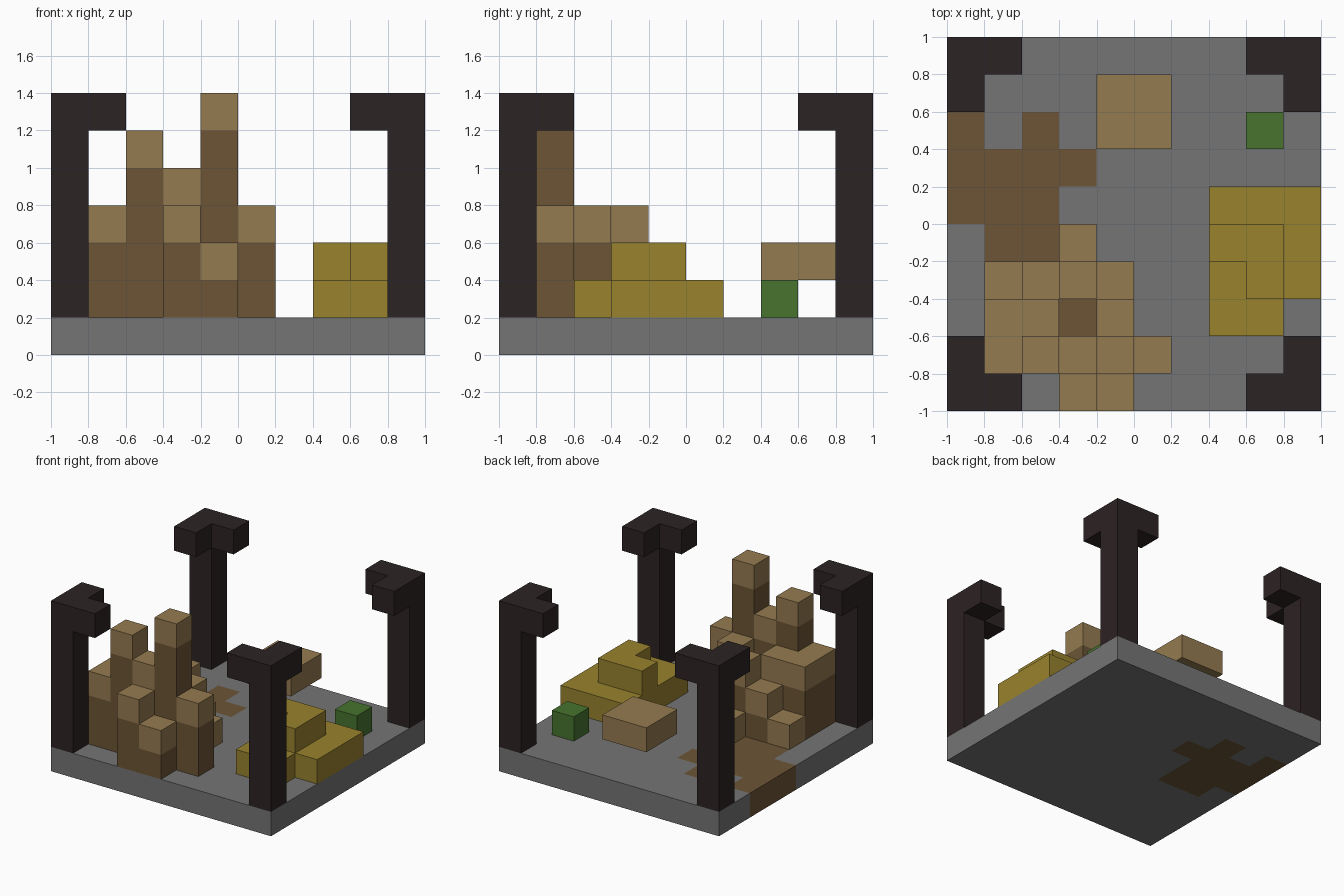
import bpy, bmesh, math
from mathutils import Vector
from itertools import product

if "Cube" in bpy.data.objects:
    bpy.data.objects.remove(bpy.data.objects["Cube"], do_unlink=True)

CELL = 0.2


def srgb(*rgb):
    return [((c / 255 + 0.055) / 1.055) ** 2.4 for c in rgb] + [1.0]


def material(name, colour):
    mat = bpy.data.materials.new(name)
    mat.use_nodes = True
    mat.diffuse_color = colour
    mat.node_tree.nodes["Principled BSDF"].inputs["Base Color"].default_value = colour
    return mat


MATS = {
    "stone": material("stone grey", srgb(117, 117, 117)),
    "post": material("dark wood", srgb(44, 35, 35)),
    "earth": material("brown earth", srgb(108, 85, 54)),
    "sand": material("light tan", srgb(149, 123, 81)),
    "gold": material("dull yellow", srgb(152, 130, 45)),
    "green": material("leaf green", srgb(71, 116, 47)),
}

parts = {}     # part name -> {cell: colour}
filled = set()  # every occupied cell


def fill(part, colour, xs, ys, zs):
    for cell in product(xs, ys, zs):
        parts.setdefault(part, {})[cell] = colour
        filled.add(cell)


def span(a, b):
    return range(a, b + 1)


# Floor slab with an earth patch running through it
fill("floor_slab", "stone", span(0, 9), span(0, 9), [0])
for row, xs in {4: (1, 2), 5: (0, 1, 2), 6: (0, 1, 2, 3), 7: (0, 2)}.items():
    fill("floor_slab", "earth", xs, [row], [0])

# Corner posts with two short arms at the top
for x, sx, label_x in ((0, 1, "right"), (9, -1, "left")):
    for y, sy, label_y in ((0, 1, "front"), (9, -1, "back")):
        name = f"{label_y}_{label_x}_post"
        fill(name, "post", [x], [y], span(1, 6))
        fill(name, "post", [x + sx], [y], [6])
        fill(name, "post", [x], [y + sy], [6])

# Rocky mound: earth columns with sandy caps, heights by row from x cell 1
mound = {0: (0, 0, 4, 3), 1: (4, 6, 5, 7, 4), 2: (4, 4, 3, 4),
         3: (2, 3, 4, 2), 4: (0, 0, 2)}
bare = (3, 2)
for y, heights in mound.items():
    for x, top in enumerate(heights, 1):
        if top:
            fill("mound", "earth", [x], [y], range(1, top))
            if (x, y) != bare:
                fill("mound", "sand", [x], [y], [top - 1])

# Stepped yellow heap
fill("yellow_heap", "gold", span(7, 9), span(3, 5), [1])
fill("yellow_heap", "gold", span(7, 8), [2], [1])
fill("yellow_heap", "gold", span(7, 8), [4], [2])
fill("yellow_heap", "gold", [8], [3], [2])

# Small green block and floating slab
fill("green_block", "green", [8], [7], [1])
fill("floating_slab", "sand", span(4, 5), span(7, 8), [2])


def build(name, cells):
    """Skin the outer sides of a part's cells and merge flat regions."""
    used = sorted(set(cells.values()))
    bm = bmesh.new()
    for cell, colour in cells.items():
        for axis, sign in product(range(3), (-1, 1)):
            step = [0, 0, 0]
            step[axis] = sign
            if tuple(c + s for c, s in zip(cell, step)) in filled:
                continue
            n = Vector(step)
            u = Vector((0, 0, 0))
            u[(axis + 1) % 3] = 1
            v = n.cross(u)
            centre = Vector(cell) + Vector((0.5, 0.5, 0.5)) + n / 2
            corners = [centre + (u * a + v * b) / 2
                       for a, b in ((-1, -1), (1, -1), (1, 1), (-1, 1))]
            face = bm.faces.new([bm.verts.new((p - Vector((5, 5, 0))) * CELL)
                                 for p in corners])
            face.material_index = used.index(colour)
    bmesh.ops.remove_doubles(bm, verts=bm.verts, dist=0.001)
    bmesh.ops.dissolve_limit(bm, angle_limit=math.radians(1), verts=bm.verts,
                             edges=bm.edges, delimit={'MATERIAL'})
    mesh = bpy.data.meshes.new(name)
    bm.to_mesh(mesh)
    bm.free()
    for colour in used:
        mesh.materials.append(MATS[colour])
    bpy.context.scene.collection.objects.link(bpy.data.objects.new(name, mesh))


for part_name, part_cells in parts.items():
    build(part_name, part_cells)
